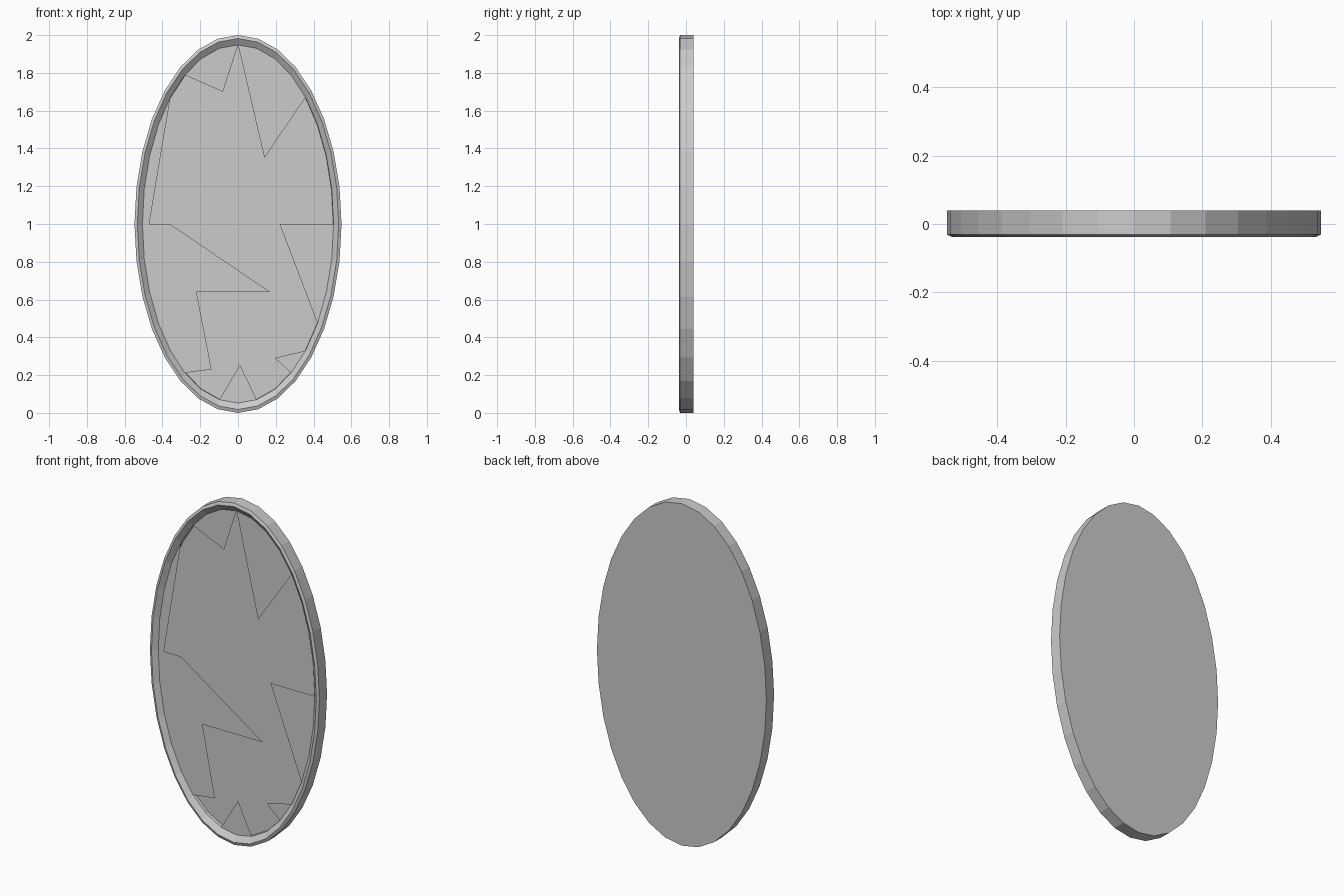
import bpy, bmesh
from math import sin, cos, pi

if "Cube" in bpy.data.objects:
    bpy.data.objects.remove(bpy.data.objects["Cube"])

N = 32                      # sides of the oval
GLASS_RX, GLASS_RZ, GLASS_Y = 0.506, 0.948, -0.014


def oval(k, rx, rz, y):
    a = 2 * pi * k / N
    return (rx * sin(a), y, 1 + rz * cos(a))


def make_object(name, bm):
    mesh = bpy.data.meshes.new(name)
    bm.to_mesh(mesh)
    bm.free()
    ob = bpy.data.objects.new(name, mesh)
    bpy.context.collection.objects.link(ob)
    return ob


# Oval frame with closed back: loops from back edge, over the rim, into the recess
profile = [(0.548, 1.0, 0.04), (0.548, 1.0, -0.031), (0.533, 0.982, -0.038),
           (GLASS_RX, GLASS_RZ, -0.014), (GLASS_RX - 0.002, GLASS_RZ - 0.002, 0.004)]
bm = bmesh.new()
loops = [[bm.verts.new(oval(k, *p)) for k in range(N)] for p in profile]
for a, b in zip(loops, loops[1:]):
    for k in range(N):
        j = (k + 1) % N
        bm.faces.new((a[k], a[j], b[j], b[k]))
bm.faces.new(loops[0])      # back panel
bm.faces.new(loops[-1])     # backing behind the glass
bmesh.ops.recalc_face_normals(bm, faces=bm.faces[:])
make_object("mirror_frame", bm)

# Broken glass shards: first and last rim step, then the jagged inner points
shards = [
    (-3, 0, [(-0.08, 1.70)]),
    (0, 4, [(0.14, 1.35)]),
    (8, 11, [(0.22, 1.0)]),
    (12, 13, [(0.195, 0.29)]),
    (15, 17, [(0.01, 0.255)]),
    (19, 28, [(-0.47, 1.0), (-0.36, 1.0), (0.17, 0.64), (-0.22, 0.64), (-0.14, 0.23)]),
]
bm = bmesh.new()
for first, last, inner in shards:
    pts = [oval(k, GLASS_RX, GLASS_RZ, GLASS_Y) for k in range(first, last + 1)]
    pts += [(x, GLASS_Y, z) for x, z in inner]
    face = bm.faces.new([bm.verts.new(p) for p in pts])
    face.normal_update()
    if face.normal.y > 0:
        face.normal_flip()
make_object("glass_shards", bm)
